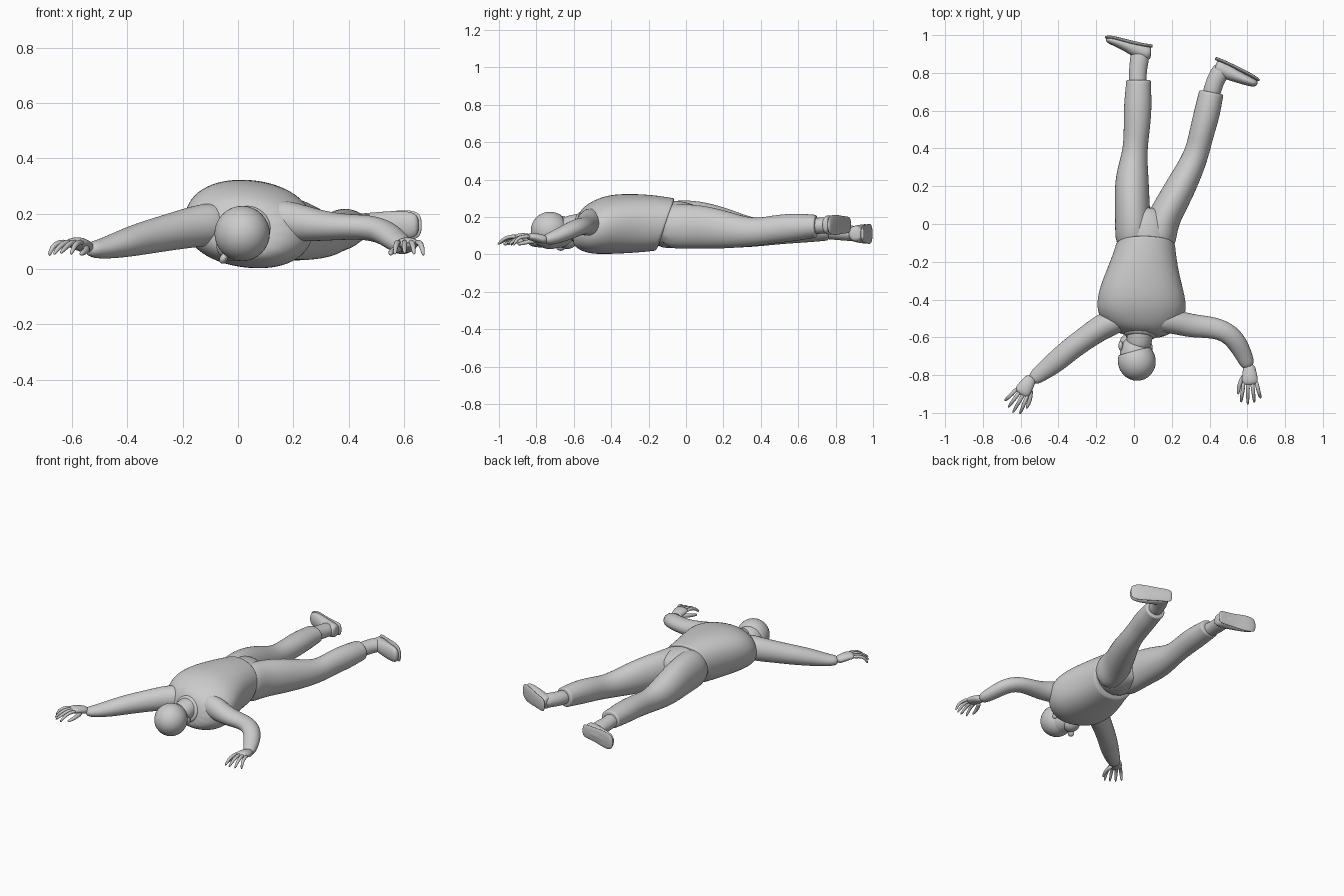
import bpy, bmesh, math
from mathutils import Vector, Matrix

UP = Vector((0, 0, 1))


def finish(name, bm, levels):
    bmesh.ops.recalc_face_normals(bm, faces=bm.faces)
    for f in bm.faces:
        f.smooth = True
    me = bpy.data.meshes.new(name)
    bm.to_mesh(me)
    bm.free()
    ob = bpy.data.objects.new(name, me)
    bpy.context.collection.objects.link(ob)
    if levels:
        m = ob.modifiers.new("smooth", 'SUBSURF')
        m.levels = m.render_levels = levels
    return ob


def limb(name, pts, sides=12, roll=0.0, shear=0.0, power=1.0, levels=2):
    """Loft ellipses (x, y, z, half width, half height) along a path."""
    bm = bmesh.new()
    rings = []
    for i, (x, y, z, w, h) in enumerate(pts):
        a, b = pts[max(i - 1, 0)], pts[min(i + 1, len(pts) - 1)]
        t = (Vector(b[:3]) - Vector(a[:3])).normalized()
        side = t.cross(UP).normalized()
        top = side.cross(t)
        s2 = side * math.cos(roll) + top * math.sin(roll)
        t2 = top * math.cos(roll) - side * math.sin(roll)
        ring = []
        for k in range(sides):
            ang = math.tau * k / sides
            c, s = math.cos(ang), math.sin(ang)
            c = math.copysign(abs(c) ** power, c)
            s = math.copysign(abs(s) ** power, s)
            p = Vector((x, y, z)) + 1.04 * (s2 * w * c + t2 * h * s)
            p.y += shear * (p.z - 0.16)
            ring.append(bm.verts.new(p))
        rings.append(ring)
    for r, q in zip(rings, rings[1:]):
        for k in range(sides):
            n = (k + 1) % sides
            bm.faces.new((r[k], r[n], q[n], q[k]))
    bm.faces.new(rings[0])
    bm.faces.new(rings[-1])
    return finish(name, bm, levels)


def ball(name, loc, radii, rot=(0, 0, 0), cut=None):
    """Ellipsoid; with cut, only the part above that local height is kept."""
    bm = bmesh.new()
    bmesh.ops.create_uvsphere(bm, u_segments=32, v_segments=20, radius=1)
    if cut is not None:
        geom = bm.verts[:] + bm.edges[:] + bm.faces[:]
        bmesh.ops.bisect_plane(bm, geom=geom, plane_co=(0, 0, cut),
                               plane_no=(0, 0, -1), clear_outer=True)
        bmesh.ops.holes_fill(bm, edges=[e for e in bm.edges if e.is_boundary])
    ob = finish(name, bm, 0)
    ob.location, ob.scale, ob.rotation_euler = loc, radii, rot
    return ob


# Shirt, with a slanted hem
limb("shirt", [(.06, -.105, .16, .152, .133), (.06, -.115, .16, .155, .137),
               (.06, -.15, .16, .16, .142), (.05, -.25, .163, .185, .153),
               (.04, -.38, .163, .23, .157), (.04, -.47, .16, .235, .152),
               (.04, -.54, .152, .19, .125), (.035, -.59, .145, .11, .085)],
     sides=16, roll=.12, shear=.35, power=.9)
# Trousers
limb("trouser_seat", [(.06, -.2, .16, .14, .12), (.06, -.05, .16, .15, .13),
                      (.065, .03, .158, .135, .11), (.07, .09, .15, .09, .08)],
     sides=16, roll=-.08)
limb("left_trouser_leg",
     [(0, -.15, .16, .1, .12), (-.005, 0, .165, .095, .13),
      (-.01, .12, .155, .092, .12), (-.012, .25, .132, .09, .1),
      (.005, .38, .113, .063, .072), (.015, .5, .125, .069, .07),
      (.02, .62, .13, .075, .068), (.023, .72, .13, .067, .06),
      (.025, .755, .13, .067, .056), (.025, .765, .13, .065, .054)])
limb("right_trouser_leg",
     [(.12, -.15, .15, .1, .12), (.14, 0, .15, .09, .12),
      (.195, .1, .145, .085, .115), (.26, .22, .13, .08, .1),
      (.33, .36, .115, .065, .072), (.355, .47, .135, .065, .075),
      (.385, .58, .145, .07, .075), (.402, .66, .15, .066, .065),
      (.408, .69, .15, .066, .062), (.41, .7, .15, .064, .06)])
# Boots: shaft, foot and sole
limb("left_boot_shaft", [(.02, .7, .13, .05, .045), (.018, .8, .12, .046, .042),
                         (.028, .86, .115, .05, .043), (.035, .93, .11, .05, .04)])
limb("left_boot_foot", [(.092, .905, .11, .03, .03), (.075, .905, .11, .042, .044),
                        (.02, .92, .11, .045, .046), (-.04, .946, .11, .031, .052),
                        (-.11, .972, .11, .026, .052), (-.15, .98, .11, .016, .036)])
limb("left_boot_sole", [(.1, .942, .11, .008, .03), (.085, .942, .11, .01, .046),
                        (0, .955, .11, .01, .046), (-.07, .975, .11, .011, .056),
                        (-.125, .99, .11, .01, .053), (-.155, .988, .11, .008, .035)])
limb("right_boot_shaft", [(.4, .65, .15, .05, .045), (.425, .75, .155, .046, .043),
                          (.45, .79, .158, .05, .044), (.475, .84, .158, .045, .04)])
limb("right_boot_foot", [(.43, .835, .158, .03, .03), (.445, .832, .158, .043, .044),
                         (.49, .81, .158, .045, .046), (.55, .78, .158, .032, .052),
                         (.62, .752, .158, .026, .052), (.655, .742, .158, .016, .036)])
limb("right_boot_sole", [(.428, .878, .158, .008, .03), (.445, .872, .158, .01, .046),
                         (.52, .838, .158, .01, .046), (.59, .803, .158, .011, .056),
                         (.64, .775, .158, .01, .053), (.665, .758, .158, .008, .035)])
# Arms
limb("left_arm", [(-.04, -.49, .17, .07, .08), (-.15, -.53, .155, .07, .076),
                  (-.25, -.6, .132, .062, .066), (-.34, -.665, .112, .06, .06),
                  (-.42, -.735, .09, .058, .05), (-.5, -.795, .07, .044, .035),
                  (-.545, -.83, .07, .034, .026)])
limb("right_arm", [(.1, -.5, .18, .07, .08), (.21, -.515, .17, .065, .07),
                   (.3, -.54, .155, .062, .055), (.4, -.545, .152, .058, .045),
                   (.48, -.565, .15, .055, .046), (.54, -.615, .13, .055, .045),
                   (.585, -.7, .09, .045, .038), (.61, -.765, .075, .034, .026)])


# Hands: palm, four curled fingers and a thumb
def hand(side, wrist, angle):
    base = Vector(wrist)
    rot = Matrix.Rotation(angle, 3, 'Z')

    def put(x, y, z, w, h):
        p = base + rot @ Vector((x, y, z))
        return (p.x, p.y, p.z, w, h)

    flip = 1 if side == "left" else -1
    limb(side + "_palm", [put(0, .02, 0, .029, .022), put(0, -.02, .01, .036, .024),
                          put(0, -.06, .02, .043, .022), put(0, -.095, .018, .04, .016)])
    for i, (reach, drop) in enumerate([(.185, .025), (.2, .02), (.19, .025), (.165, .03)]):
        s = flip * (.033 - .022 * i)
        limb(f"{side}_finger_{i + 1}",
             [put(s, -.07, .02, .011, .011), put(s * 1.2, -.115, .022, .011, .011),
              put(s * 1.45, -.15, .008, .01, .01),
              put(s * 1.6, -reach, -drop, .006, .007)], sides=8, levels=1)
    limb(side + "_thumb", [put(flip * .02, -.03, 0, .015, .015),
                           put(flip * .05, -.07, -.005, .013, .013),
                           put(flip * .063, -.11, -.015, .011, .011),
                           put(flip * .066, -.14, -.022, .007, .007)], sides=8, levels=1)


hand("left", (-.55, -.825, .075), math.radians(-33))
hand("right", (.61, -.76, .075), math.radians(3))

# Neck, head turned slightly aside, and a close-fitting cap
limb("neck", [(.04, -.52, .16, .075, .07), (.03, -.6, .15, .068, .062),
              (.02, -.67, .135, .065, .062)])
ball("head", (.01, -.695, .122), (.085, .11, .088))
ball("jaw", (-.018, -.635, .083), (.06, .058, .054))
ball("nose", (-.052, -.67, .038), (.014, .024, .02), (0, .5, 0))
for name, loc in [("left_ear", (-.07, -.645, .145)), ("right_ear", (.087, -.655, .11))]:
    ball(name, loc, (.012, .026, .022))
ball("cap", (.015, -.727, .128), (.1, .1, .103), (math.radians(90), 0, .27), cut=-.55)
limb("collar", [(.035, -.555, .15, .092, .085), (.033, -.585, .148, .084, .077),
                (.032, -.6, .147, .074, .068)], sides=16, shear=.3)
